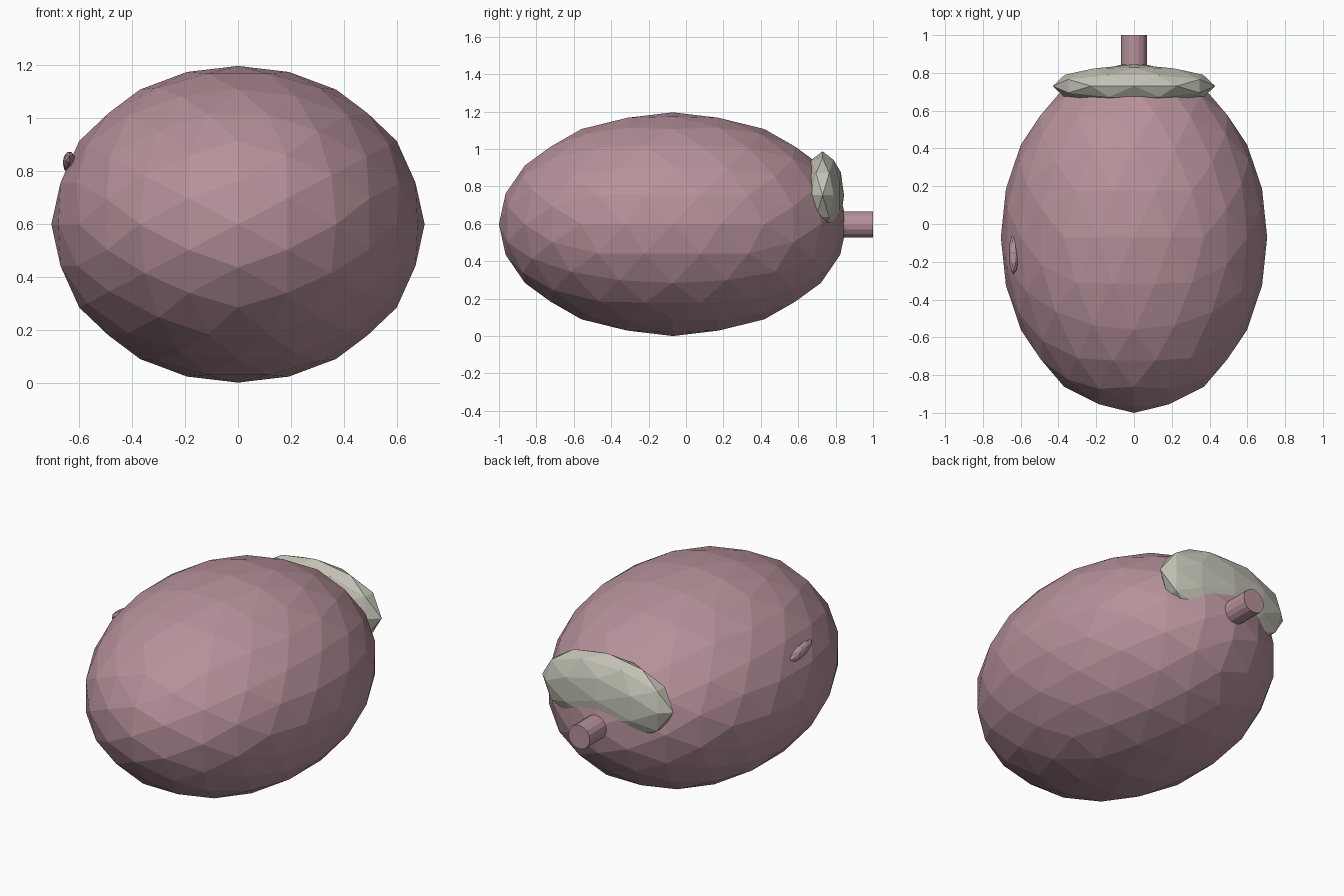
import bpy, bmesh, math
from mathutils import Vector, Matrix

if "Cube" in bpy.data.objects:
    bpy.data.objects.remove(bpy.data.objects["Cube"])


def material(name, rgb):
    m = bpy.data.materials.new(name)
    m.diffuse_color = (*rgb, 1.0)
    m.use_nodes = True
    m.node_tree.nodes["Principled BSDF"].inputs["Base Color"].default_value = m.diffuse_color
    return m


PINK = material("dusty pink", (0.47, 0.285, 0.325))
GREY = material("warm grey", (0.55, 0.54, 0.46))


def finish(name, bm, mat):
    bmesh.ops.recalc_face_normals(bm, faces=bm.faces)
    mesh = bpy.data.meshes.new(name)
    bm.to_mesh(mesh)
    bm.free()
    mesh.materials.append(mat)
    ob = bpy.data.objects.new(name, mesh)
    bpy.context.collection.objects.link(ob)
    return ob


def geodesic(name, centre, radii, levels, mat, tilt=0.0):
    """Faceted ellipsoid from an icosahedron whose edges line up with the axes."""
    phi = (1 + math.sqrt(5)) / 2
    bm = bmesh.new()
    for a in (-1, 1):
        for b in (-phi, phi):
            for co in ((a, 0, b), (b, a, 0), (0, b, a)):
                bm.verts.new(Vector(co).normalized())
    bmesh.ops.convex_hull(bm, input=bm.verts)
    for _ in range(levels):
        bmesh.ops.subdivide_edges(bm, edges=bm.edges[:], cuts=1, use_grid_fill=True)
        for v in bm.verts:
            v.co.normalize()
    bmesh.ops.transform(
        bm, verts=bm.verts,
        matrix=Matrix.Translation(centre) @ Matrix.Rotation(tilt, 4, 'X') @ Matrix.Diagonal((*radii, 1)))
    return finish(name, bm, mat)


# Large faceted body
geodesic("body", (0, -0.07, 0.602), (0.705, 0.93, 0.598), 2, PINK)

# Pale crest wrapped over the rear end
geodesic("rear_crest", (0, 0.73, 0.757), (0.43, 0.115, 0.235), 1, GREY)

# Small bump on the left side
geodesic("side_bump", (-0.637, -0.16, 0.835), (0.025, 0.11, 0.035), 1, PINK, math.radians(-12))

# Round stem at the back
bm = bmesh.new()
bmesh.ops.create_cone(
    bm, cap_ends=True, segments=16, radius1=0.07, radius2=0.07, depth=0.3,
    matrix=Matrix.Translation((0, 0.85, 0.6)) @ Matrix.Rotation(math.pi / 2, 4, 'X'))
finish("stem", bm, PINK)

# The crest, body and bump stay flat shaded; lowest point rests at the ground
lowest = min((o.matrix_world @ v.co).z for o in bpy.data.objects for v in o.data.vertices)
for o in bpy.data.objects:
    o.location.z -= lowest
